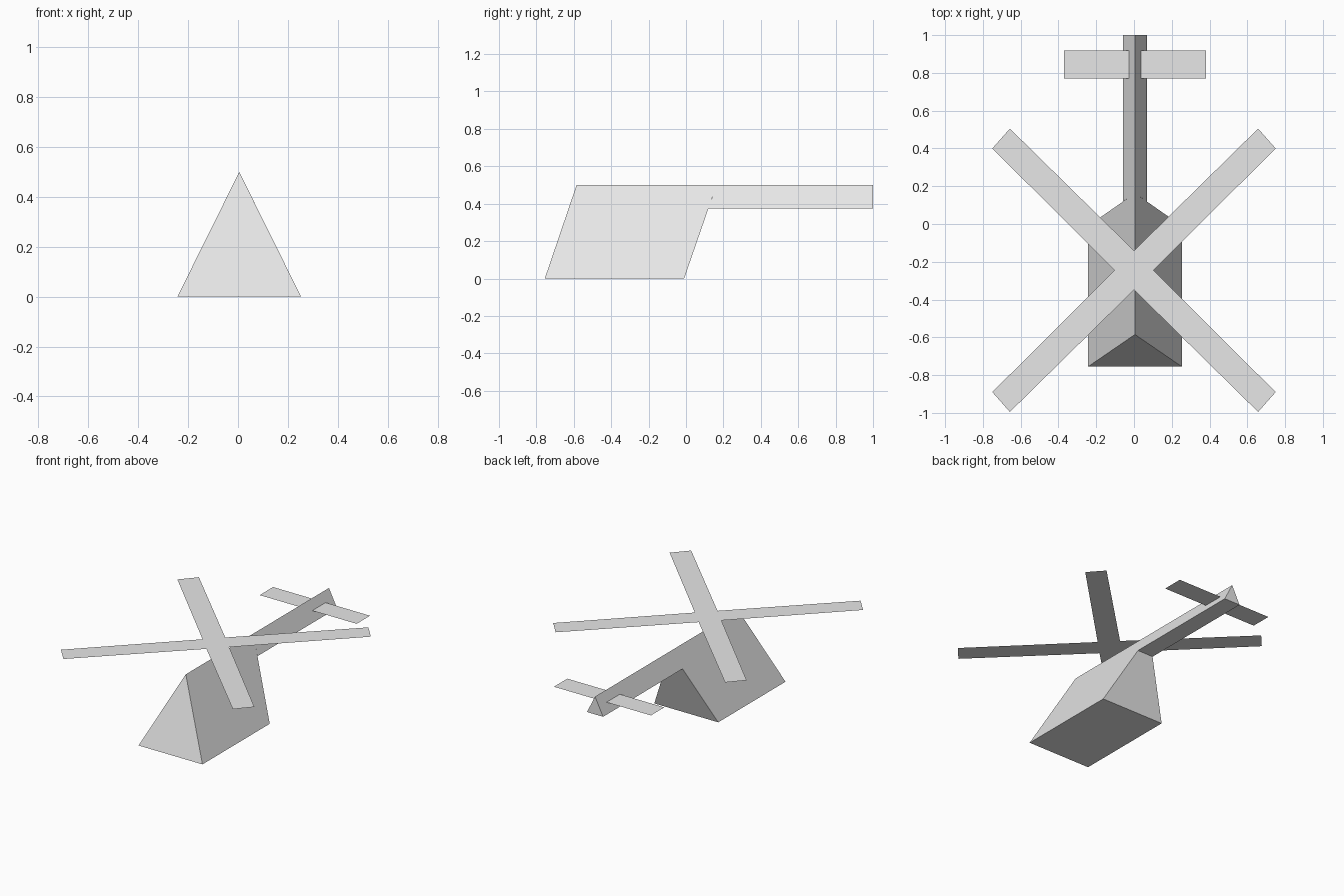
import bpy

if "Cube" in bpy.data.objects:
    bpy.data.objects.remove(bpy.data.objects["Cube"])

grey = bpy.data.materials.new("light_grey")
grey.diffuse_color = (0.8, 0.8, 0.8, 1)
grey.use_nodes = True
grey.node_tree.nodes["Principled BSDF"].inputs["Base Color"].default_value = grey.diffuse_color


def make(name, verts, faces):
    mesh = bpy.data.meshes.new(name)
    mesh.from_pydata(verts, [], faces)
    mesh.materials.append(grey)
    obj = bpy.data.objects.new(name, mesh)
    bpy.context.collection.objects.link(obj)
    return obj


CX = 0.005   # centre line of the hull
TOP = 0.5    # ridge height


def triangle(half, z, y_base, y_ridge):
    """Cross-section: left foot, right foot, ridge."""
    return [(CX - half, y_base, z), (CX + half, y_base, z), (CX, y_ridge, TOP)]


def prism(name, front, back):
    return make(name, front + back, [(0, 1, 2), (5, 4, 3), (0, 3, 4, 1),
                                     (1, 4, 5, 2), (2, 5, 3, 0)])


# Leaning wedge cabin
prism("cabin", triangle(0.248, 0, -0.755, -0.585), triangle(0.248, 0, -0.01, 0.163))

# Tail boom, its front end lying on the sloping cabin back
prism("tail_boom", triangle(0.0625, 0.375, 0.12, 0.163), triangle(0.0625, 0.375, 1, 1))

# Main rotor: a flat four-bladed cross, one quarter repeated by mirroring
RY, RZ = -0.245, 0.587
quarter = [(0.103, 0), (0.75, 0.645), (0.657, 0.75), (0, 0.104)]
outline = (quarter
           + [(-x, y) for x, y in reversed(quarter[:3])]
           + [(-x, -y) for x, y in quarter[1:]]
           + [(x, -y) for x, y in reversed(quarter[1:3])])
make("main_rotor", [(x, y + RY, RZ) for x, y in outline], [tuple(range(len(outline)))])

# Flat tailplane passing through the boom
make("tailplane", [(x + CX, y, 0.437) for x, y in
                   [(-0.376, 0.77), (0.376, 0.77), (0.376, 0.918), (-0.376, 0.918)]],
     [(0, 1, 2, 3)])
